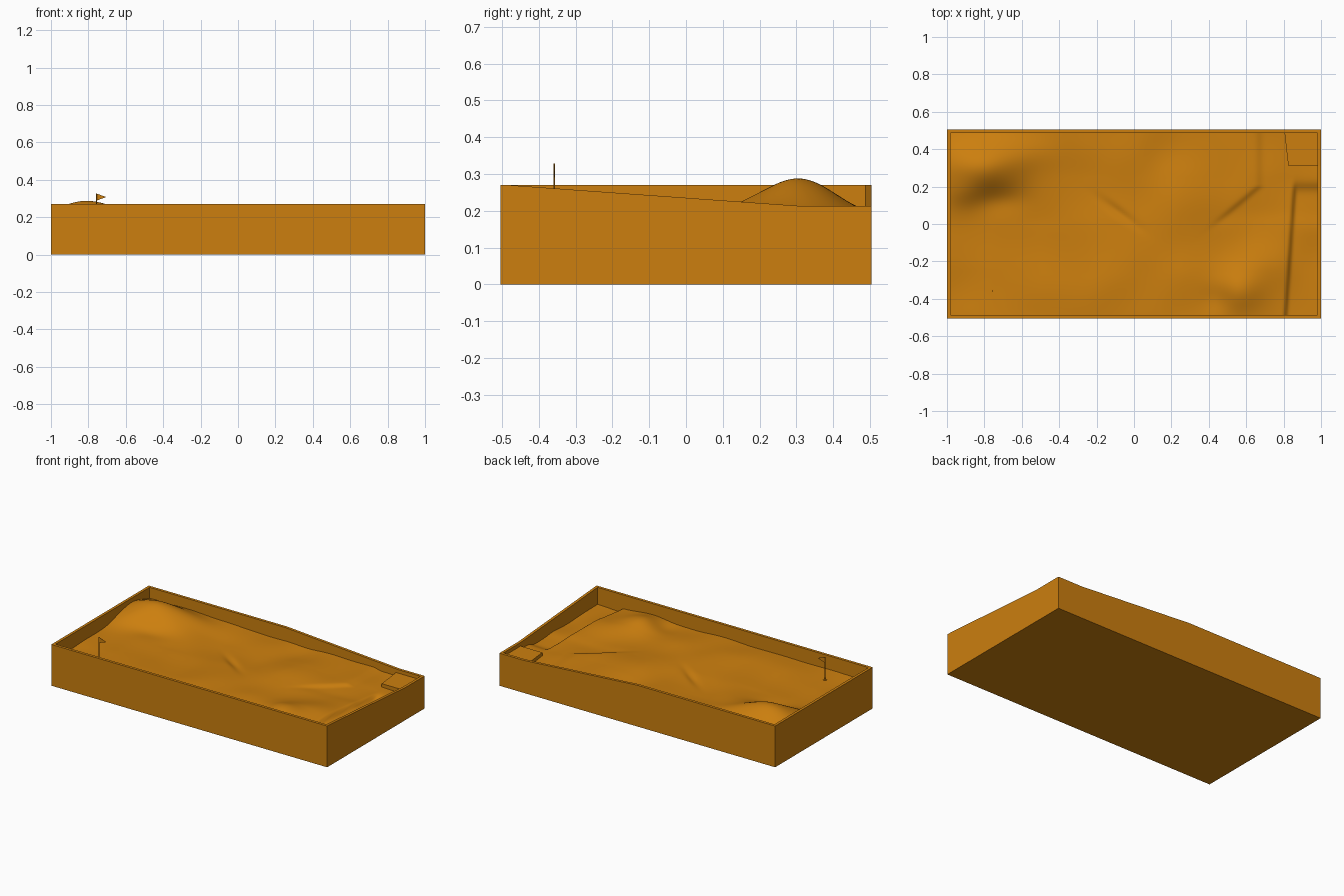
import bpy, bmesh, math
from mathutils import Vector, noise

if "Cube" in bpy.data.objects:
    bpy.data.objects.remove(bpy.data.objects["Cube"])

mat = bpy.data.materials.new("ochre_brown")
mat.diffuse_color = (0.604, 0.212, 0.0045, 1)
mat.use_nodes = True
mat.node_tree.nodes["Principled BSDF"].inputs["Base Color"].default_value = mat.diffuse_color


def make_object(name, bm):
    bmesh.ops.recalc_face_normals(bm, faces=bm.faces)
    mesh = bpy.data.meshes.new(name)
    bm.to_mesh(mesh)
    bm.free()
    mesh.materials.append(mat)
    obj = bpy.data.objects.new(name, mesh)
    bpy.context.collection.objects.link(obj)
    return obj


def prism(name, points, offset):
    """Extrude a closed 3D outline by an offset."""
    bm = bmesh.new()
    face = bm.faces.new([bm.verts.new(p) for p in points])
    ext = bmesh.ops.extrude_face_region(bm, geom=[face])
    moved = [g for g in ext["geom"] if isinstance(g, bmesh.types.BMVert)]
    bmesh.ops.translate(bm, verts=moved, vec=Vector(offset))
    return make_object(name, bm)


W, D, H, LOW, T = 1.0, 0.505, 0.27, 0.213, 0.018

# Tray: level front and left walls, back and right walls stepping down
prism("front_wall", [(-W, -D, 0), (W, -D, 0), (W, -D, H), (-W, -D, H)], (0, T, 0))
prism("left_wall", [(-W, -D, 0), (-W, D, 0), (-W, D, H), (-W, -D, H)], (T, 0, 0))
prism("back_wall", [(-W, D, 0), (W, D, 0), (W, D, LOW), (0.82, D, LOW),
                    (0, D, H), (-W, D, H)], (0, -T, 0))
prism("right_wall", [(W, -D, 0), (W, D, 0), (W, D, LOW), (W, 0.31, LOW),
                     (W, -D + 0.02, H), (W, -D, H)], (-T, 0, 0))
prism("floor", [(-W, -D, 0), (W, -D, 0), (W, D, 0), (-W, D, 0)], (0, 0, 0.01))

# Hills and hollows: x, y, width x, width y, height
bumps = [
    (-0.82, 0.30, 0.15, 0.105, 0.108),   # main hill
    (-0.58, 0.37, 0.12, 0.07, 0.022),    # its shoulder
    (-0.90, 0.16, 0.07, 0.05, 0.012),
    (-0.72, 0.13, 0.10, 0.05, -0.014),
    (0.56, -0.35, 0.09, 0.08, 0.042),    # front mound
    (0.44, -0.40, 0.06, 0.06, -0.018),   # hollow beside it
    (0.70, -0.22, 0.10, 0.09, 0.014),
    (-0.10, -0.28, 0.16, 0.10, 0.012),
    (0.42, 0.22, 0.18, 0.14, 0.010),
    (-0.30, 0.30, 0.14, 0.12, -0.010),
    (0.15, 0.38, 0.08, 0.10, -0.012),
    (-0.76, -0.36, 0.16, 0.10, -0.012),  # flat around the flag
]


def step(t, width):
    return 0.5 + 0.5 * math.tanh(t / width)


def height(x, y):
    z = 0.183
    for bx, by, sx, sy, h in bumps:
        z += h * math.exp(-0.5 * (((x - bx) / sx) ** 2 + ((y - by) / sy) ** 2))
    z += 0.012 * noise.noise(Vector((x * 4, y * 4, 1.7)))
    # stream bed along the right side
    z -= 0.028 * step(x - (0.845 + 0.07 * y), 0.008) * step(0.2 - y, 0.03)
    # curved bank around the back plateau
    bank = 0.67 - 1.2 * max(0, 0.2 - y) - x
    z -= 0.014 * step(-bank, 0.02) * step(y - 0.02, 0.05)
    # short diagonal crease in the middle
    across = (y - 0.06) + 0.75 * (x + 0.08)
    along = (x + 0.08) - 0.75 * (y - 0.06)
    z -= 0.012 * math.exp(-(across / 0.03) ** 2 - (along / 0.15) ** 2)
    return z


# Terrain surface
bm = bmesh.new()
bmesh.ops.create_grid(bm, x_segments=190, y_segments=96, size=1)
for v in bm.verts:
    x, y = v.co.x * (W - T + 0.002), v.co.y * (D - T + 0.002)
    v.co = (x, y, height(x, y))
terrain = make_object("terrain", bm)
if terrain.data.polygons[0].normal.z < 0:
    terrain.data.flip_normals()
terrain.data.shade_smooth()

# Flat pad in the back right corner
prism("corner_pad", [(0.825, 0.31, 0.15), (W - T, 0.31, 0.15), (W - T, D - T, 0.15),
                     (0.805, D - T, 0.15)], (0, 0, 0.04))

# Flag with pole and base disc
fx, fy = -0.757, -0.358
ground = height(fx, fy)


def cylinder(name, radius, z0, z1, sides):
    ring = [(fx + radius * math.cos(2 * math.pi * i / sides),
             fy + radius * math.sin(2 * math.pi * i / sides), z0) for i in range(sides)]
    return prism(name, ring, (0, 0, z1 - z0))


cylinder("flag_base", 0.011, ground - 0.01, ground + 0.003, 16)
cylinder("flag_pole", 0.0025, ground - 0.01, 0.328, 8)
prism("flag", [(fx, fy - 0.001, 0.327), (fx + 0.052, fy - 0.001, 0.308),
               (fx, fy - 0.001, 0.289)], (0, 0.002, 0))
